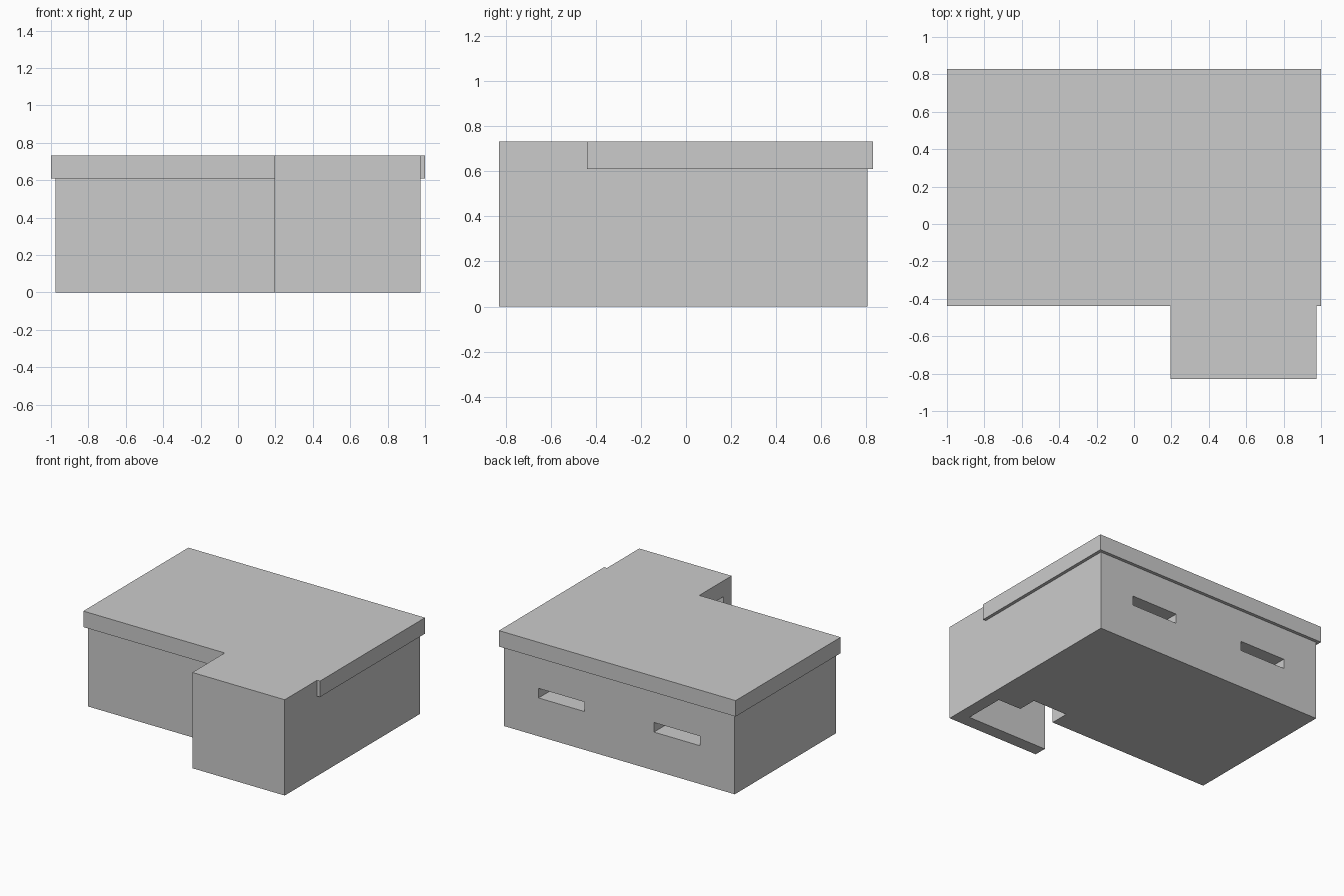
import bpy, bmesh

if "Cube" in bpy.data.objects:
    bpy.data.objects.remove(bpy.data.objects["Cube"])

M = 2 / 20.5                      # wall module
BACK, FRONT = 8.25 * M, -8.5 * M  # back of the body, front of the porch
BODY_FRONT = BACK - 12.5 * M
SIDE = 10 * M
WALL_H, TOP = 6.25 * M, 7.5 * M
EAVE = 0.25 * M
WALL = 1.5 * M                    # body wall thickness

gray = bpy.data.materials.new("concrete_gray")
gray.diffuse_color = (0.6, 0.6, 0.6, 1)
gray.use_nodes = True
gray.node_tree.nodes["Principled BSDF"].inputs["Base Color"].default_value = gray.diffuse_color


def prism(name, outline, z0, z1):
    """Extrude a plan outline from z0 to z1."""
    bm = bmesh.new()
    face = bm.faces.new([bm.verts.new((x, y, z0)) for x, y in outline])
    ext = bmesh.ops.extrude_face_region(bm, geom=[face])
    verts = [g for g in ext["geom"] if isinstance(g, bmesh.types.BMVert)]
    bmesh.ops.translate(bm, verts=verts, vec=(0, 0, z1 - z0))
    bmesh.ops.recalc_face_normals(bm, faces=bm.faces)
    mesh = bpy.data.meshes.new(name)
    bm.to_mesh(mesh)
    bm.free()
    mesh.materials.append(gray)
    ob = bpy.data.objects.new(name, mesh)
    bpy.context.collection.objects.link(ob)
    return ob


def box(name, x0, x1, y0, y1, z0, z1):
    return prism(name, [(x0, y0), (x1, y0), (x1, y1), (x0, y1)], z0, z1)


def cut(target, cutter):
    """Subtract the cutter and remove it."""
    cutter.hide_render = True
    mod = target.modifiers.new("cut", 'BOOLEAN')
    mod.operation = 'DIFFERENCE'
    mod.solver = 'EXACT'
    mod.object = cutter
    bpy.context.view_layer.objects.active = target
    bpy.ops.object.modifier_apply(modifier=mod.name)
    bpy.data.objects.remove(cutter)


# Hollow body with a thin floor
body = box("body_walls", -SIDE, SIDE, BODY_FRONT, BACK, 0, WALL_H)
cut(body, box("room_cutter", -SIDE + WALL, SIDE - WALL,
              BODY_FRONT + WALL, BACK - WALL, EAVE, WALL_H + 0.1))

# Two window slits through the back wall
for s in (-1, 1):
    x0, x1 = sorted((s * 3 * M, s * 7 * M))
    cut(body, box("slit_cutter", x0, x1, BACK - WALL - 0.02, BACK + 0.1,
                  3 * M, 3.75 * M))

# Doorway inside the porch, as deep as the wall
cut(body, box("door_cutter", 4 * M, 7 * M, BODY_FRONT - 0.1,
              BODY_FRONT + WALL, -0.1, 5 * M))

# Porch walls: front and right side, open on the left
prism("porch_walls", [(2 * M, FRONT), (SIDE, FRONT), (SIDE, BODY_FRONT),
                      (SIDE - M, BODY_FRONT), (SIDE - M, FRONT + M),
                      (2 * M, FRONT + M)], 0, WALL_H)

# Roof slab with eaves, running flush over the porch
E, F = SIDE + EAVE, BODY_FRONT - EAVE
prism("roof_slab", [(-E, F), (2 * M, F), (2 * M, FRONT), (SIDE, FRONT),
                    (SIDE, F), (E, F), (E, BACK + EAVE), (-E, BACK + EAVE)],
      WALL_H, TOP)
